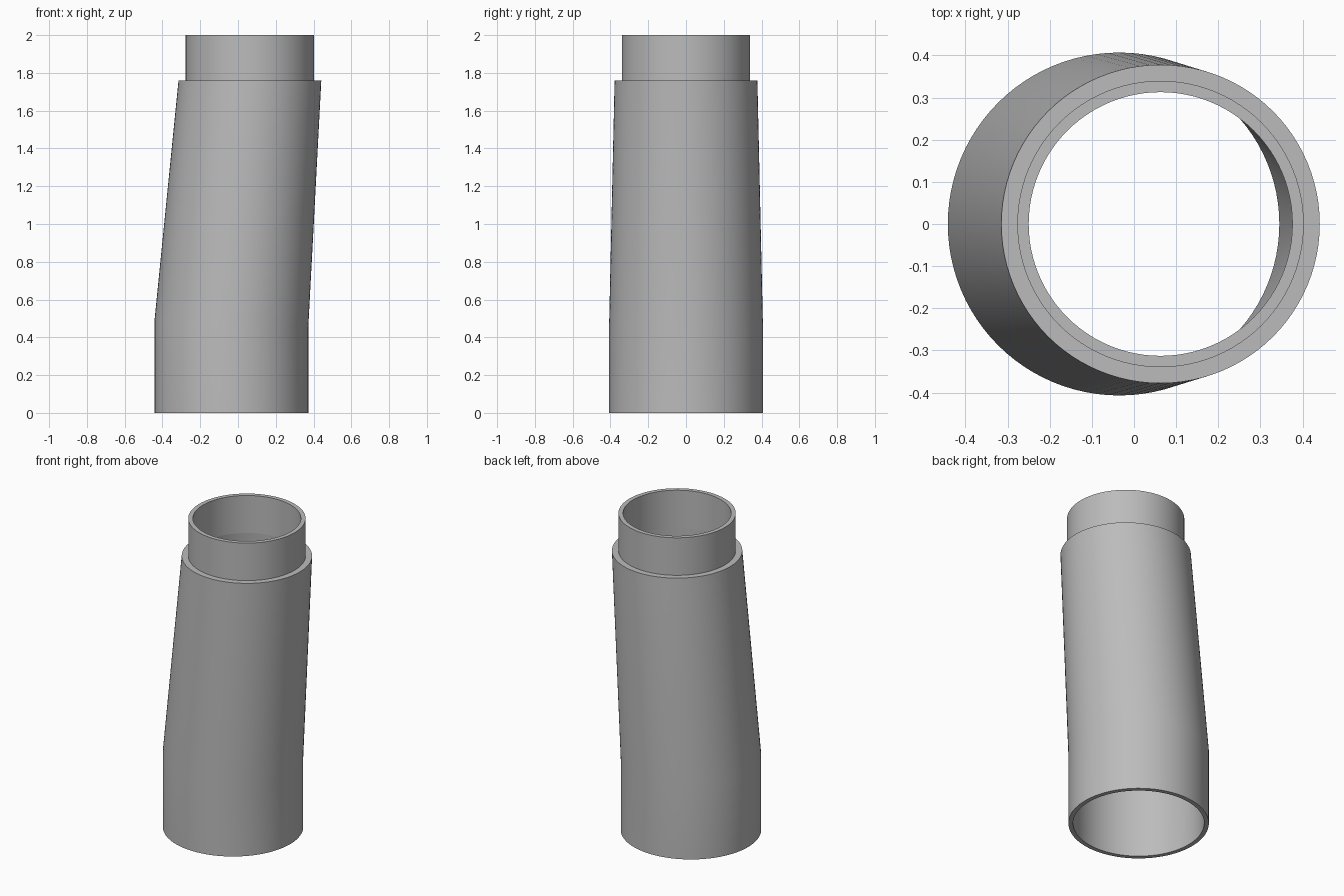
import bpy, bmesh, math

SIDES = 96
LOW_X, TOP_X = -0.035, 0.063      # axis of the foot and of the offset upper end
BEND, LEDGE, TOP = 0.47, 1.76, 2.0
BEND_TILT = 0.02

cube = bpy.data.objects.get("Cube")
if cube:
    bpy.data.objects.remove(cube, do_unlink=True)

grey = bpy.data.materials.new("plain grey")
grey.use_nodes = True
colour = (0.5, 0.5, 0.5, 1)
grey.diffuse_color = colour
grey.node_tree.nodes["Principled BSDF"].inputs["Base Color"].default_value = colour


def loft(name, rings):
    """Bridge circles given as (centre x, radius, height, tilt)."""
    bm = bmesh.new()
    loops = []
    for cx, r, z, tilt in rings:
        loop = []
        for i in range(SIDES):
            a = math.tau * i / SIDES
            loop.append(bm.verts.new((cx + r * math.cos(a), r * math.sin(a),
                                      z - tilt * math.cos(a))))
        loops.append(loop)
    for lower, upper in zip(loops, loops[1:]):
        for i in range(SIDES):
            j = (i + 1) % SIDES
            bm.faces.new((lower[i], lower[j], upper[j], upper[i]))
    mesh = bpy.data.meshes.new(name)
    bm.to_mesh(mesh)
    bm.free()
    mesh.materials.append(grey)
    obj = bpy.data.objects.new(name, mesh)
    bpy.context.collection.objects.link(obj)
    bpy.ops.object.select_all(action="DESELECT")
    obj.select_set(True)
    bpy.context.view_layer.objects.active = obj
    bpy.ops.object.shade_smooth_by_angle(angle=math.radians(30))
    return obj


# Bent sleeve: bore down to the foot, then outer wall up to the ledge
sleeve = loft("bent_sleeve", [
    (TOP_X, 0.313, LEDGE, 0),
    (LOW_X, 0.38, BEND, BEND_TILT),
    (LOW_X, 0.38, 0, 0),
    (LOW_X, 0.407, 0, 0),
    (LOW_X, 0.407, BEND, BEND_TILT),
    (TOP_X, 0.378, LEDGE, 0),
    (TOP_X, 0.34, LEDGE, 0),
])

# Narrow collar continuing the bore above the ledge
collar = loft("top_collar", [
    (TOP_X, 0.34, LEDGE, 0),
    (TOP_X, 0.34, TOP, 0),
    (TOP_X, 0.313, TOP, 0),
    (TOP_X, 0.313, LEDGE, 0),
])
